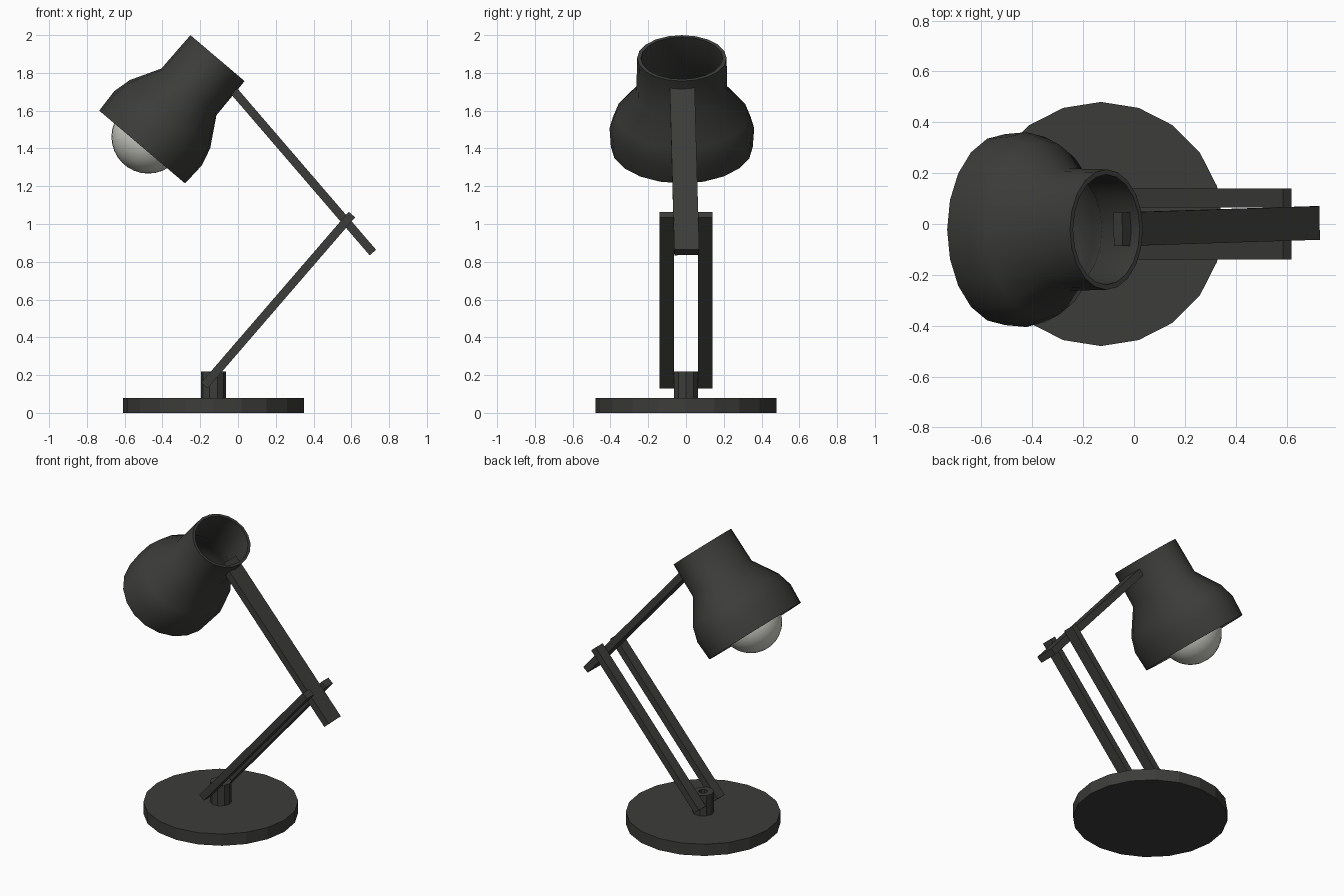
import bpy, bmesh
from math import cos, sin, pi, radians
from mathutils import Vector, Matrix

if "Cube" in bpy.data.objects:
    bpy.data.objects.remove(bpy.data.objects["Cube"])


def material(name, rgb):
    m = bpy.data.materials.new(name)
    m.diffuse_color = (*rgb, 1)
    m.use_nodes = True
    m.node_tree.nodes["Principled BSDF"].inputs["Base Color"].default_value = m.diffuse_color
    return m


METAL = material("dark_metal", (0.045, 0.045, 0.042))
GLASS = material("bulb_glass", (0.62, 0.62, 0.57))


def add_object(name, bm, mat, smooth=None):
    bmesh.ops.recalc_face_normals(bm, faces=bm.faces)
    me = bpy.data.meshes.new(name)
    bm.to_mesh(me)
    bm.free()
    me.materials.append(mat)
    ob = bpy.data.objects.new(name, me)
    bpy.context.collection.objects.link(ob)
    if smooth:
        bpy.ops.object.select_all(action='DESELECT')
        ob.select_set(True)
        bpy.context.view_layer.objects.active = ob
        bpy.ops.object.shade_smooth_by_angle(angle=radians(smooth))
    return ob


def lathe(name, profile, sides, matrix, closed=False, stretch_y=1.0, smooth=None):
    """Revolve (radius, height) points; open profiles get end caps."""
    bm = bmesh.new()
    rings = [[bm.verts.new(matrix @ Vector((r * cos(2 * pi * i / sides),
                                            r * sin(2 * pi * i / sides) * stretch_y, h)))
              for i in range(sides)] for r, h in profile]
    pairs = list(zip(rings, rings[1:]))
    if closed:
        pairs.append((rings[-1], rings[0]))
    else:
        bm.faces.new(rings[0])
        bm.faces.new(rings[-1])
    for a, b in pairs:
        for i in range(sides):
            j = (i + 1) % sides
            bm.faces.new((a[i], a[j], b[j], b[i]))
    return add_object(name, bm, METAL, smooth)


def bar(name, start, end, width, thickness):
    """Flat bar between two points, its width lying along y."""
    a, b = Vector(start), Vector(end)
    d = (b - a).normalized()
    n = d.cross(Vector((0, 1, 0))).normalized()
    w = n.cross(d)
    rot = Matrix((n, w, d)).transposed().to_4x4()
    bm = bmesh.new()
    bmesh.ops.create_cube(bm, size=1, matrix=Matrix.Translation((a + b) / 2) @ rot
                          @ Matrix.Diagonal((thickness, width, (b - a).length, 1)))
    return add_object(name, bm, METAL)


# Base disc and hollow-topped post
stand = Matrix.Translation((-0.13, 0, 0))
lathe("base", [(0.48, 0), (0.48, 0.08)], 20, stand)
lathe("post", [(0.067, 0.07), (0.067, 0.22), (0.028, 0.22), (0.028, 0.17)], 10, stand)

# Twin lower arms, mirrored across y
arm = bar("lower_arms", (-0.178, 0.102, 0.145), (0.603, 0.102, 1.05), 0.075, 0.045)
arm.modifiers.new("mirror", 'MIRROR').use_axis = (False, True, False)

# Single upper arm, turned slightly and ending inside the shade neck
bar("upper_arm", (0.713, 0.004, 0.85), (-0.063, -0.021, 1.752), 0.132, 0.045)

# Open tilted shade: outer skin up, inner skin back down
outer = [(0.298, 0), (0.304, 0.13), (0.279, 0.228), (0.191, 0.383), (0.188, 0.617)]
inner = [(r - 0.016, h) for r, h in reversed(outer)]
tilt = Matrix.Translation((-0.5075, -0.022, 1.4075)) @ Matrix.Rotation(radians(40.3), 4, 'Y')
lathe("shade", outer + inner, 20, tilt, closed=True, stretch_y=1.26, smooth=50)

# Bulb
bm = bmesh.new()
bmesh.ops.create_uvsphere(bm, u_segments=32, v_segments=16, radius=0.195,
                          matrix=Matrix.Translation((-0.475, -0.022, 1.462)))
add_object("bulb", bm, GLASS, smooth=60)
